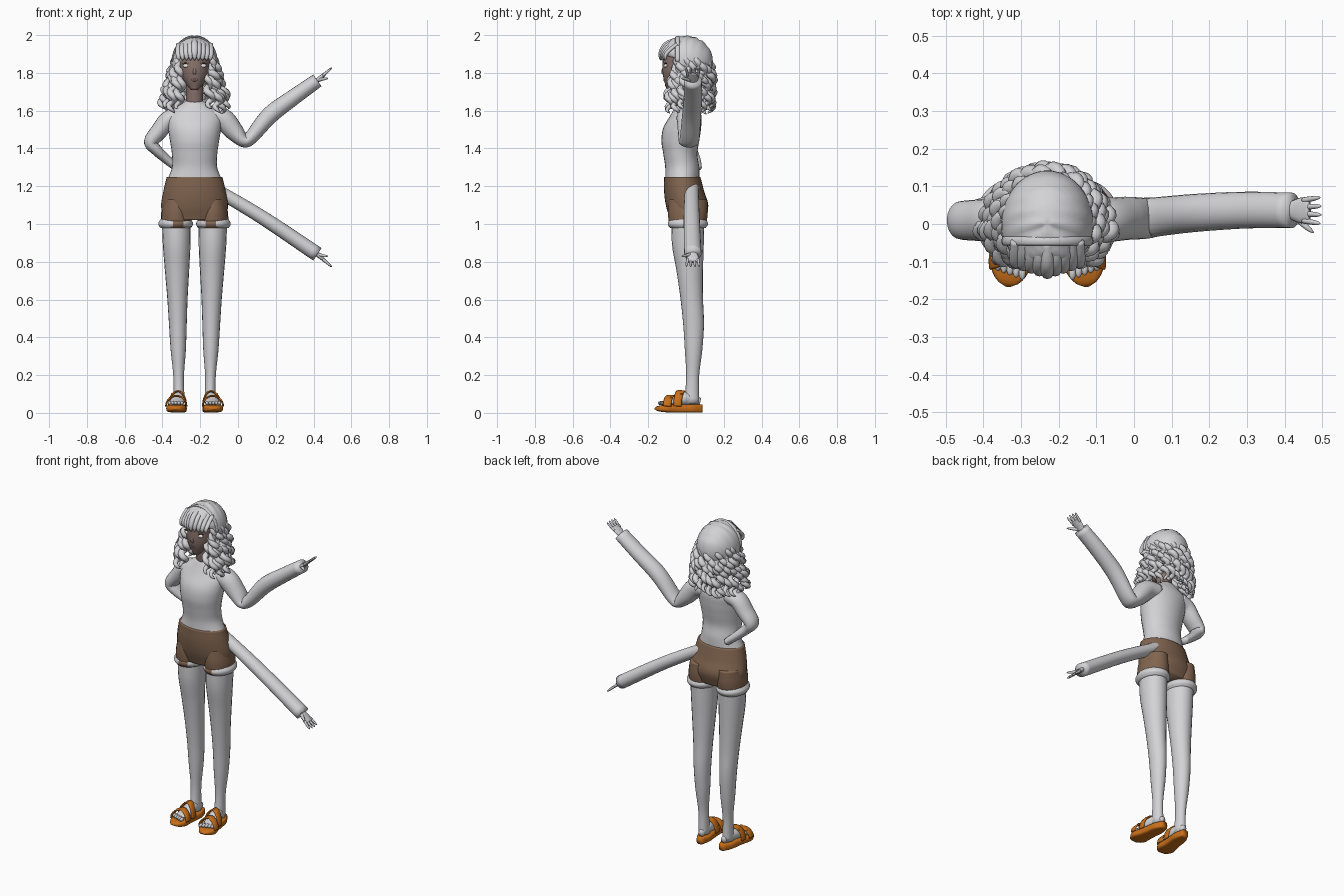
import bpy, math, random
from mathutils import Vector

cube = bpy.data.objects.get("Cube")
if cube:
    bpy.data.objects.remove(cube)
random.seed(4)
CENTRE = -.23
ACROSS, DEPTH, UP = Vector((1, 0, 0)), Vector((0, 1, 0)), Vector((0, 0, 1))


def material(name, *colour):
    mat = bpy.data.materials.new(name)
    mat.use_nodes = True
    mat.diffuse_color = (*colour, 1)
    mat.node_tree.nodes["Principled BSDF"].inputs["Base Color"].default_value = (*colour, 1)
    return mat


GREY = material("pale grey", .65, .65, .67)
SKIN = material("brown skin", .25, .17, .15)
BROWN = material("shorts brown", .22, .13, .08)
ORANGE = material("sandal orange", .58, .16, .01)
DARK = material("dark brown", .06, .04, .03)
WHITE = material("eye white", .8, .8, .78)
LIP = material("lip", .2, .12, .1)


def sample(values, t):
    """Smooth curve through evenly spaced values, t from 0 to 1."""
    if len(values) == 1:
        return values[0]
    points = [2 * values[0] - values[1], *values, 2 * values[-1] - values[-2]]
    place = t * (len(values) - 1)
    i = min(int(place), len(values) - 2)
    f = place - i
    a, b, c, d = points[i:i + 4]
    return b + (c - a) * f / 2 + (a - b * 2.5 + c * 2 - d / 2) * f ** 2 + ((b - c) * 3 + d - a) * f ** 3 / 2


def loft(name, mat, path, wide, deep, across=ACROSS, level=False, tip=False, rings=24, sides=20, power=1):
    """Skin rounded sections along a path; a tip closes the far end."""
    path = [Vector(p) for p in path]
    verts, faces = [], []
    for i in range(rings + 1):
        t = i / rings
        ahead = sample(path, min(t + .01, 1)) - sample(path, max(t - .01, 0))
        side, other = across, DEPTH
        if not level:
            ahead.normalize()
            side = (across - ahead * across.dot(ahead)).normalized()
            other = ahead.cross(side)
        shrink = max(1 - t ** 6, .01) ** .5 if tip else 1
        for k in range(sides):
            turn = math.tau * k / sides
            x, y = (math.copysign(abs(f) ** power, f) for f in (math.cos(turn), math.sin(turn)))
            verts.append(sample(path, t) + shrink * (side * x * sample(wide, t) + other * y * sample(deep, t)))
        if i:
            base = (i - 1) * sides
            for k in range(sides):
                n = (k + 1) % sides
                faces.append((base + k, base + n, base + sides + n, base + sides + k))
    faces.append(tuple(reversed(range(sides))))
    faces.append(tuple(range(len(verts) - sides, len(verts))))
    mesh = bpy.data.meshes.new(name)
    mesh.from_pydata(verts, [], faces)
    mesh.materials.append(mat)
    mesh.shade_smooth()
    part = bpy.data.objects.new(name, mesh)
    bpy.context.collection.objects.link(part)
    return part


def body(name, mat, low, high, wide, deep, middle, x=CENTRE, lean=0, **options):
    """Upright loft; the lists run evenly from low to high."""
    last = len(middle) - 1
    path = [(x + lean * i / last, y, low + (high - low) * i / last) for i, y in enumerate(middle)]
    return loft(name, mat, path, wide, deep, level=True, **options)


def blob(name, mat, place, size, segments=16):
    bpy.ops.mesh.primitive_uv_sphere_add(segments=segments, ring_count=segments // 2, radius=1, location=place)
    part = bpy.context.object
    part.name, part.scale = name, size
    part.data.materials.append(mat)
    bpy.ops.object.shade_smooth()
    return part


def arc(steps):
    angles = [math.pi * i / steps for i in range(steps + 1)]
    return [(math.cos(a), math.sin(a)) for a in angles]


# Torso, neck and head
body("shirt", GREY, 1.23, 1.65, (.146, .12, .12, .13, .14, .14, .05), (.09, .09, .09, .1, .1, .08, .045),
     (-.02, -.02, -.03, -.03, -.02, 0, 0), rings=36, sides=28)
body("neck", SKIN, 1.6, 1.78, (.046,), (.043,), (0, -.01, -.02))
body("head", SKIN, 1.71, 1.97, (.02, .07, .087, .085, .03), (.02, .08, .105, .1, .03),
     (-.08, -.04, -.02, -.01, -.01), sides=28)
loft("nose", SKIN, [(CENTRE, -.11, 1.85), (CENTRE, -.12, 1.81), (CENTRE, -.122, 1.79)],
     (.004, .009, .01), (.005, .01, .006), tip=True)
blob("lips", LIP, (CENTRE, -.11, 1.762), (.02, .01, .008))
for s in (-1, 1):
    x = CENTRE + s * .042
    blob("eye", WHITE, (x, -.106, 1.838), (.021, .01, .011))
    blob("eyelash", DARK, (x, -.107, 1.851), (.024, .01, .003))

# Hair cap with soft waves, open in front of the face
cap = blob("hair_cap", GREY, (CENTRE, 0, 1.86), (.122, .142, .136), 48)
for v in cap.data.vertices:
    v.co *= 1 + .025 * max(0, v.co.z) * math.sin(v.co.y * 22 + 5 * abs(v.co.x))
    if v.co.z < .15:
        v.co.y = max(v.co.y, -.4)
loft("hairband", GREY, [(CENTRE + .117 * c, -.045, 1.86 + .131 * s) for c, s in arc(12)],
     (.012,), (.005,), across=DEPTH, sides=8)

# Fringe locks fan over the forehead
for k in range(-4, 5):
    x, drop = CENTRE + k * .021, abs(k) * .007
    loft("fringe_lock", GREY, [(x, -.045, 1.98 - drop), (x, drop - .107, 1.955 - drop),
                               (x, drop - .135, 1.91 - drop / 2), (x, drop - .136, 1.866)],
         (.014, .017, .013), (.01,), tip=True, rings=12, sides=8)


def curl(angle, top, bottom, reach):
    """One corkscrew lock hanging off the cap."""
    out = Vector((math.cos(angle), math.sin(angle), 0))
    side = UP.cross(out)
    phase, count, path = random.uniform(0, 6), 22, []
    for i in range(count + 1):
        t = i / count
        radius = .09 + (reach - .09) * min(1, t * 1.3)
        turn = phase + t * (top - bottom) * 85
        coil = .016 * min(1, t * 2) * (out * math.cos(turn) + side * math.sin(turn))
        path.append(Vector((CENTRE, .01, top + (bottom - top) * t)) + out * radius + coil)
    loft("hair_curl", GREY, path, (.014, .021, .02), (.012, .018, .018), across=out, tip=True, rings=44, sides=7)


# Long and short curls round the sides and back, then a denser front pair
for k in range(19):
    angle = math.radians(256 * k / 18 - 38)
    back = max(0, math.sin(angle))
    curl(angle, 1.88, random.uniform(1.58, 1.62), .155 - .03 * back)
    curl(angle + .1, 1.92, random.uniform(1.68, 1.74), .128)
for k in range(3):
    angle = math.radians(20 * k - 50)
    for facing in (angle, math.pi - angle):
        curl(facing, 1.84, 1.61, .13 + .02 * k)


# Hands built in the frame of the wrist
def hand(wrist, along, flip):
    along = Vector(along).normalized()
    lift = along.cross(DEPTH) * flip

    def at(a, b, c=0):
        return wrist + along * a + DEPTH * b + lift * c
    loft("palm", GREY, [at(-.03, 0), at(.06, 0)], (.022, .026, .034, .03), (.016, .012, .008),
         across=DEPTH, sides=12)
    for k in range(4):
        b = k * .018 - .027
        loft("finger", GREY, [at(.04, b), at(.106 - .004 * abs(k - 1.5), b * 1.3)],
             (.008, .006), (.008, .006), across=DEPTH, tip=True, rings=8, sides=8)
    loft("thumb", GREY, [at(0, -.01), at(.03, -.04, -.016), at(.05, -.06, -.03)],
         (.01, .006), (.01, .006), across=lift, tip=True, rings=8, sides=8)


# Sleeves: raised arm, arm at the hip line, and bent arm tucked behind the waist
WRIST = Vector((.42, .036, 1.76))
loft("left_sleeve", GREY, [(-.15, .01, 1.57), (-.08, .01, 1.555), (-.02, .015, 1.49), (.03, .015, 1.44),
                           (.07, .02, 1.46), (.17, .03, 1.577), (.3, .037, 1.675), WRIST],
     (.06, .058, .053, .05, .047), (.05, .058, .05, .034, .037, .046, .042, .038), across=DEPTH, rings=36)
hand(WRIST, (.75, 0, .66), 1)
LOW_WRIST = Vector((.42, .036, .84))
loft("hip_sleeve", GREY, [(-.15, .03, 1.2), (.12, .03, 1.04), LOW_WRIST],
     (.036, .042, .046), (.034, .037, .04), across=DEPTH)
hand(LOW_WRIST, (.75, 0, -.66), -1)
loft("right_sleeve", GREY, [(-.31, .01, 1.57), (-.37, .01, 1.55), (-.415, .01, 1.495), (-.46, .01, 1.435),
                            (-.435, .015, 1.395), (-.375, .04, 1.34), (-.32, .055, 1.295)],
     (.06, .055, .045, .03), (.05, .045, .03, .02), across=DEPTH, rings=36)

# Shorts
body("shorts_hips", BROWN, 1.02, 1.25, (.165, .177, .165, .147), (.09, .112, .106, .096), (.008, .006, -.01, -.02),
     rings=30, sides=32)

for s, side in ((1, "left"), (-1, "right")):
    # Shorts leg, and a turned cuff with a brown front tab
    x = CENTRE + s * .1
    body(side + "_shorts_leg", BROWN, .985, 1.13, (.083, .08, .068), (.097, .105, .1), (.008, .012), x=x - s * .003)
    cuff = body(side + "_cuff", GREY, .978, 1.025, (.08, .09, .09, .08), (.093, .105, .105, .095),
                (.01, .01), x=x, sides=40)
    cuff.data.materials.append(BROWN)
    for face in cuff.data.polygons:
        if face.center.y < -.03 and .055 < abs(face.center.x - CENTRE) < .12:
            face.material_index = 1

    # Leg, listed from the ankle up
    body(side + "_leg", GREY, .05, 1.03, (.03, .028, .04, .047, .054, .064, .073, .076),
         (.04, .034, .046, .055, .06, .07, .084, .088), (.03, .035, .04, .04, .03, .02, .01, .01),
         x=CENTRE + s * .082, lean=s * .015, rings=36)

    # Foot and two-strap sandal, splayed outward
    def foot_at(offset, y, z):
        return CENTRE + s * (.085 + offset - .12 * y), y, z
    loft(side + "_foot", GREY, [foot_at(0, .075, .06), foot_at(0, 0, .075), foot_at(0, -.06, .06),
                                foot_at(0, -.125, .05)], (.015, .033, .04, .04), (.02, .035, .022, .01), tip=True)
    for k in range(5):
        blob(side + "_toe", GREY, foot_at(k * .017 - .034, k * .006 - .13, .052), (.01, .02, .011), 10)
    loft(side + "_sole", ORANGE, [foot_at(0, .086, .023), foot_at(0, -.167, .023)],
         (.02, .04, .042, .047, .06, .054), (.022,), tip=True, power=.5)
    for y, height, width in ((-.08, .055, .054), (-.025, .08, .046)):
        loft(side + "_strap", ORANGE, [foot_at(width * c, y - .02 * abs(c), .035 + height * h) for c, h in arc(10)],
             (.022,), (.005,), across=DEPTH, sides=8, power=.6)
        blob(side + "_buckle", ORANGE, foot_at(width * .6, y, .035 + height * .82), (.009, .012, .006), 10)
